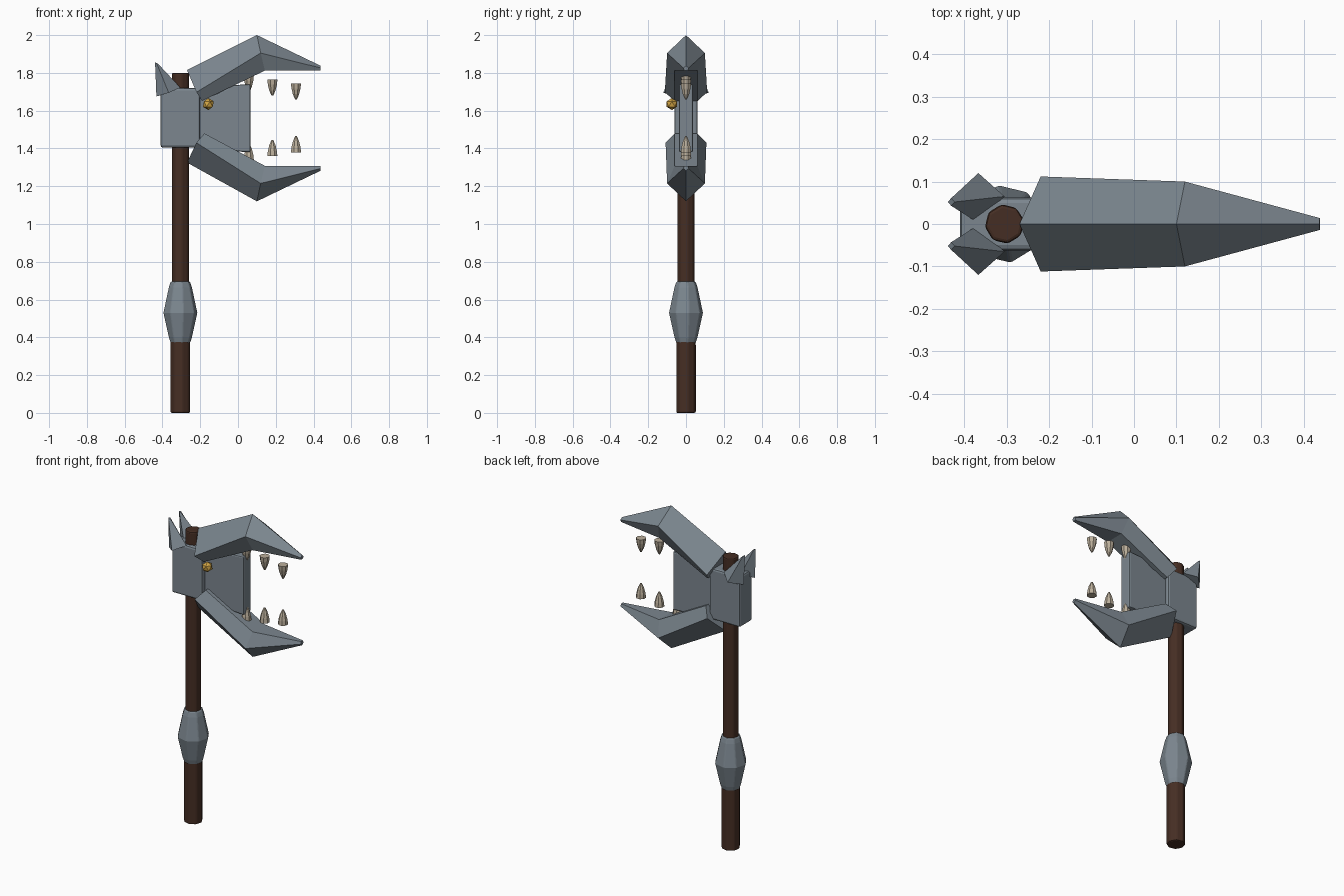
import bpy, bmesh, math
from mathutils import Vector

if "Cube" in bpy.data.objects:
    bpy.data.objects.remove(bpy.data.objects["Cube"])


def material(name, rgb):
    m = bpy.data.materials.new(name)
    m.diffuse_color = (*rgb, 1)
    m.use_nodes = True
    m.node_tree.nodes["Principled BSDF"].inputs["Base Color"].default_value = m.diffuse_color
    return m


STEEL = material("steel grey", (0.20, 0.24, 0.275))
WOOD = material("dark brown wood", (0.06, 0.027, 0.017))
BONE = material("bone", (0.50, 0.43, 0.33))
GOLD = material("gold", (0.65, 0.38, 0.06))


def loft(name, rings, mat, bevel=0.0):
    """Skin a list of equal-length closed rings and cap both ends."""
    bm = bmesh.new()
    vs = [[bm.verts.new(p) for p in ring] for ring in rings]
    n = len(rings[0])
    for a, b in zip(vs, vs[1:]):
        for i in range(n):
            j = (i + 1) % n
            bm.faces.new((a[i], a[j], b[j], b[i]))
    bm.faces.new(vs[0])
    bm.faces.new(vs[-1])
    bmesh.ops.recalc_face_normals(bm, faces=bm.faces)
    me = bpy.data.meshes.new(name)
    bm.to_mesh(me)
    bm.free()
    me.materials.append(mat)
    ob = bpy.data.objects.new(name, me)
    bpy.context.collection.objects.link(ob)
    if bevel:
        mod = ob.modifiers.new("bevel", 'BEVEL')
        mod.width = bevel
        mod.segments = 2
        mod.limit_method = 'ANGLE'
        mod.angle_limit = math.radians(25)
    return ob


def lathe(name, x, profile, mat, sides=8, turn=9, bevel=0.0):
    """Faceted turned part from (radius, z) pairs."""
    rings = []
    for r, z in profile:
        angles = [math.radians(turn) + math.tau * i / sides for i in range(sides)]
        rings.append([(x + r * math.cos(a), r * math.sin(a), z) for a in angles])
    return loft(name, rings, mat, bevel)


def plate(name, outline, half, mat, bevel):
    """Slab with an x-z outline, centred on y = 0."""
    return loft(name, [[(x, y, z) for x, z in outline] for y in (-half, half)], mat, bevel)


# Handle and grip
SHAFT_X = -0.305
lathe("handle", SHAFT_X, [(0.054, 0), (0.054, 0.4), (0.047, 0.66), (0.047, 1.8)], WOOD, bevel=0.008)
lathe("grip", SHAFT_X, [(0.053, 0.37), (0.063, 0.40), (0.092, 0.53), (0.063, 0.665), (0.053, 0.695)],
      STEEL, bevel=0.006)

# Head block around the shaft
plate("head_block", [(-0.41, 1.405), (-0.20, 1.405), (-0.20, 1.72), (-0.41, 1.72)], 0.062, STEEL, 0.012)

# Throat plate between the jaws, symmetric about z = 1.56
lower = [(-0.25, -0.11), (-0.11, -0.13), (-0.03, -0.175), (0.065, -0.18)]
outline = [(x, 1.56 + z) for x, z in lower] + [(x, 1.56 - z) for x, z in reversed(lower)]
plate("throat_plate", outline, 0.037, STEEL, 0.008)


# Jaws: pentagon sections of ridge, side edges and narrow inner face
def jaw(name, sections, sign):
    rings = []
    for ridge, (sx, sy, sz), (ix, iy, iz) in sections:
        ring = [(ridge[0], 0, ridge[1]), (sx, sy, sz), (ix, iy, iz), (ix, -iy, iz), (sx, -sy, sz)]
        rings.append([(x, y, 1.56 + sign * z) for x, y, z in ring])
    return loft(name, rings, STEEL)


MID = ((0.10, 0.44), (0.12, 0.10, 0.345), (0.142, 0.06, 0.252))
TIP = ((0.437, 0.278), (0.438, 0.014, 0.266), (0.436, 0.009, 0.252))
jaw("upper_jaw", [((-0.27, 0.255), (-0.22, 0.112, 0.138), (-0.19, 0.062, 0.092)), MID, TIP], 1)
jaw("lower_jaw", [((-0.27, 0.235), (-0.22, 0.108, 0.130), (-0.178, 0.06, 0.080)), MID, TIP], -1)

# Teeth: three bullet-shaped fangs per jaw
for i, x in enumerate((0.057, 0.182, 0.307)):
    for label, sign in (("upper", 1), ("lower", -1)):
        base = 1.56 + sign * (0.225 - 0.02 * i if sign > 0 else 0.221 - 0.02 * i)
        prof = [(0.029, 0), (0.026, 0.027), (0.018, 0.058), (0.005, 0.086)]
        lathe(f"{label}_tooth_{i + 1}", x, [(r, base - sign * h) for r, h in prof], BONE, turn=22.5)

# Horns behind the head, one each side
for label, s in (("left", 1), ("right", -1)):
    base = [(-0.432, 0.055, 1.675), (-0.367, 0.120, 1.695), (-0.305, 0.065, 1.722), (-0.37, 0.004, 1.695)]
    centre = Vector((-0.431, 0.052, 1.852))
    tip = [centre + Vector(d) for d in ((-0.008, 0, 0.004), (0, 0.009, 0), (0.008, 0, -0.004), (0, -0.009, 0))]
    loft(f"{label}_horn", [[(p[0], s * p[1], p[2]) for p in ring] for ring in (base, tip)], STEEL)

# Gold eye stud, front side only
bpy.ops.mesh.primitive_ico_sphere_add(subdivisions=1, radius=0.032, location=(-0.157, -0.075, 1.635))
eye = bpy.context.object
eye.name = "eye_stud"
eye.data.materials.append(GOLD)
